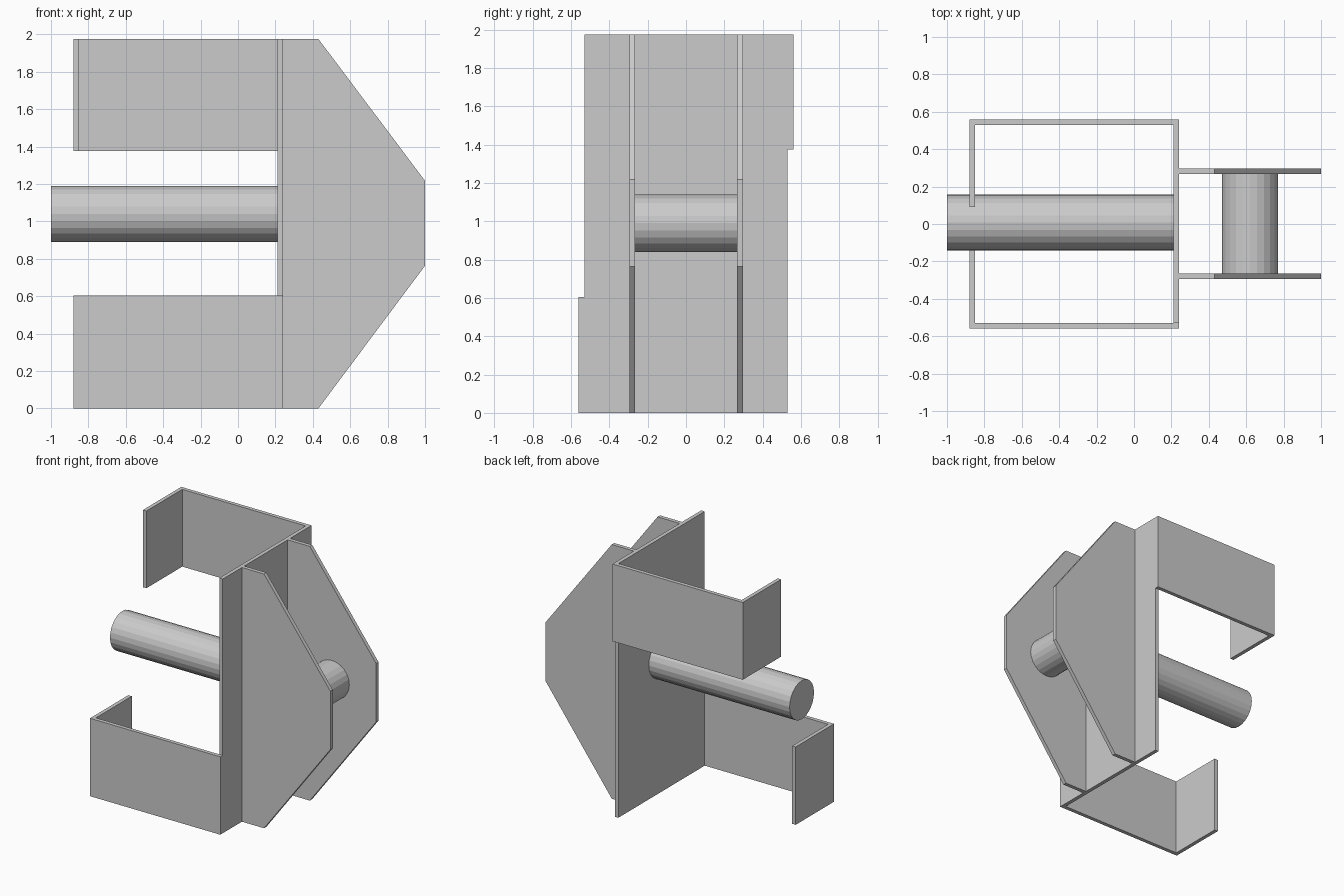
import bpy, bmesh, math
from mathutils import Matrix, Vector

if "Cube" in bpy.data.objects:
    bpy.data.objects.remove(bpy.data.objects["Cube"])

T = 0.03        # sheet thickness
H = 1.975       # overall height


def prism(name, profile, offset):
    """Solid made by pushing a flat profile along an offset vector."""
    bm = bmesh.new()
    face = bm.faces.new([bm.verts.new(p) for p in profile])
    ext = bmesh.ops.extrude_face_region(bm, geom=[face])
    moved = [v for v in ext["geom"] if isinstance(v, bmesh.types.BMVert)]
    bmesh.ops.translate(bm, verts=moved, vec=Vector(offset))
    bmesh.ops.recalc_face_normals(bm, faces=bm.faces)
    return finish(name, bm)


def rod(name, center, radius, length, rotation):
    bm = bmesh.new()
    bmesh.ops.create_cone(bm, cap_ends=True, segments=24, radius1=radius, radius2=radius,
                          depth=length, matrix=Matrix.Translation(center) @ rotation)
    return finish(name, bm)


def finish(name, bm):
    mesh = bpy.data.meshes.new(name)
    bm.to_mesh(mesh)
    bm.free()
    obj = bpy.data.objects.new(name, mesh)
    bpy.context.collection.objects.link(obj)
    return obj


# Upright back plate
prism("back_plate", [(0.21, -0.53, 0), (0.24, -0.53, 0), (0.24, 0.53, 0), (0.21, 0.53, 0)], (0, 0, H))

# L-shaped hooks: upper one on the rear side, lower one on the front side
hook = [(0.24, 0.53), (0.24, 0.56), (-0.88, 0.56), (-0.88, 0.09), (-0.85, 0.09), (-0.85, 0.53)]
for name, side, z0, z1 in (("upper_hook", 1, 1.375, H), ("lower_hook", -1, 0, 0.605)):
    prism(name, [(x, side * y, z0) for x, y in hook], (0, 0, z1 - z0))

# Pair of tapered side plates
cheek = [(0.24, 0), (0.43, 0), (1.0, 0.763), (1.0, 1.217), (0.43, H), (0.24, H)]
for name, y in (("front_side_plate", -0.295), ("rear_side_plate", 0.267)):
    prism(name, [(x, y, z) for x, z in cheek], (0, T, 0))

# Long rod and cross pin
rod("long_rod", (-0.395, 0.007, 1.04), 0.15, 1.21, Matrix.Rotation(math.pi / 2, 4, 'Y'))
rod("cross_pin", (0.62, 0.001, 0.99), 0.15, 0.532, Matrix.Rotation(math.pi / 2, 4, 'X'))
